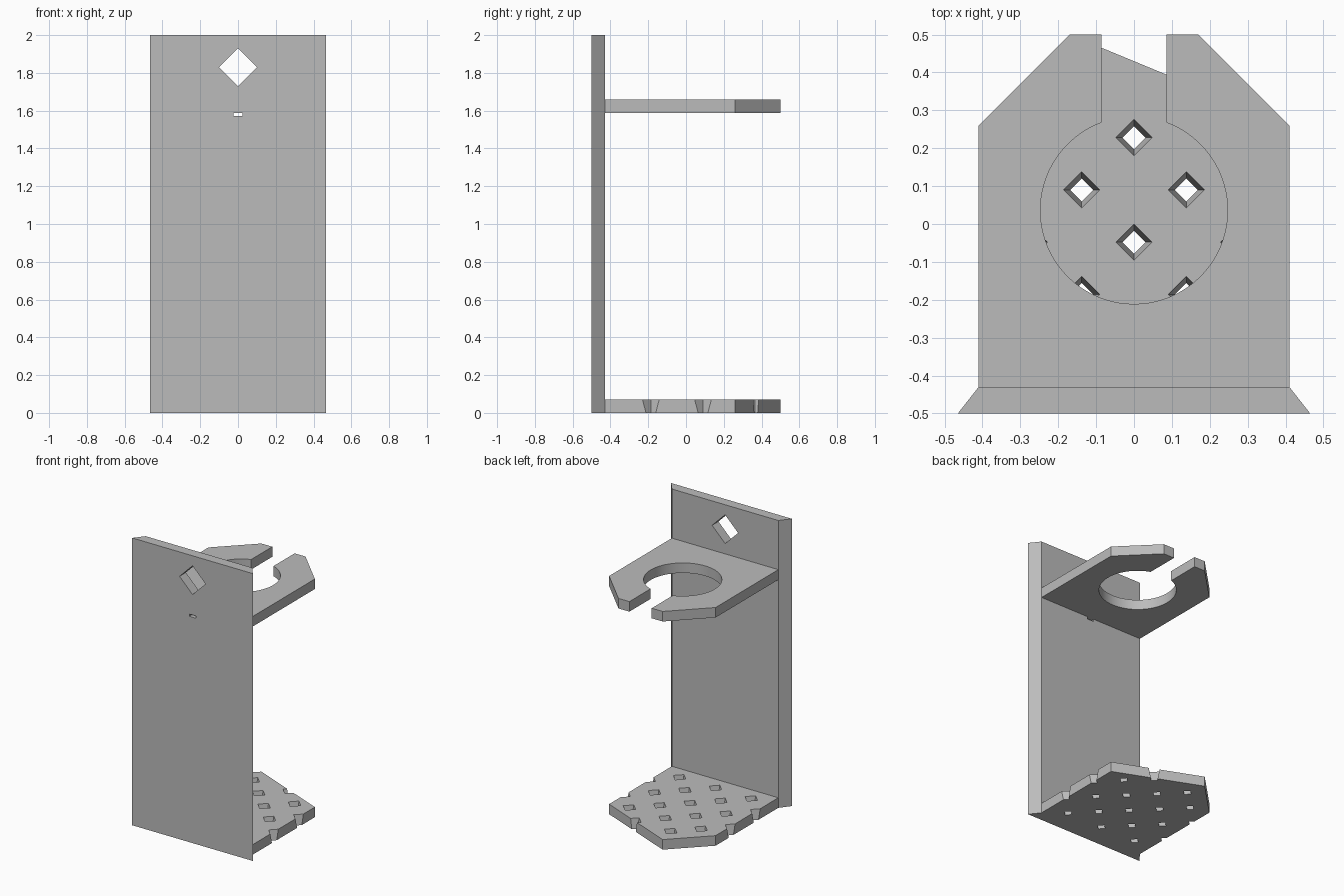
import bpy, bmesh, math
from mathutils import Matrix, Vector

cube = bpy.data.objects.get("Cube")
if cube:
    bpy.data.objects.remove(cube, do_unlink=True)

grey = bpy.data.materials.new("light grey")
grey.use_nodes = True
colour = (0.5, 0.5, 0.5, 1)
grey.diffuse_color = colour
grey.node_tree.nodes["Principled BSDF"].inputs["Base Color"].default_value = colour

THICK = 0.07
INNER = -0.43      # back face of the wall plate, where the shelves start
HALF = 0.41        # half width of the shelves


def finish(name, bm):
    bmesh.ops.recalc_face_normals(bm, faces=bm.faces)
    mesh = bpy.data.meshes.new(name)
    bm.to_mesh(mesh)
    bm.free()
    mesh.materials.append(grey)
    obj = bpy.data.objects.new(name, mesh)
    bpy.context.collection.objects.link(obj)
    return obj


def prism(name, outline, bottom, height):
    """Extrude a flat outline upwards."""
    bm = bmesh.new()
    face = bm.faces.new([bm.verts.new((x, y, bottom)) for x, y in outline])
    top = bmesh.ops.extrude_face_region(bm, geom=[face])["geom"]
    bmesh.ops.translate(bm, vec=(0, 0, height),
                        verts=[v for v in top if isinstance(v, bmesh.types.BMVert)])
    return finish(name, bm)


def cut(obj, cutter):
    """Subtract the cutter and remove it."""
    cutter.hide_render = True
    mod = obj.modifiers.new("holes", 'BOOLEAN')
    mod.operation = 'DIFFERENCE'
    mod.solver = 'EXACT'
    mod.object = cutter
    bpy.ops.object.select_all(action='DESELECT')
    bpy.context.view_layer.objects.active = obj
    obj.select_set(True)
    bpy.ops.object.modifier_apply(modifier=mod.name)
    bpy.data.objects.remove(cutter, do_unlink=True)


# Wall plate with bevelled sides, a diamond hanging hole and a small slot
plate = prism("wall_plate", [(-0.465, -0.5), (0.465, -0.5), (HALF, INNER), (-HALF, INNER)], 0, 2)
bm = bmesh.new()
bmesh.ops.create_cone(bm, cap_ends=True, segments=4, radius1=0.1, radius2=0.1, depth=0.3,
                      matrix=Matrix.Translation((0, INNER, 1.83)) @ Matrix.Rotation(math.pi / 2, 4, 'X'))
bmesh.ops.create_cube(bm, size=1, matrix=Matrix.Translation((0, INNER, 1.58))
                      @ Matrix.Diagonal((0.05, 0.3, 0.016, 1)))
cut(plate, finish("plate_cutter", bm))

# Upper shelf: chamfered back corners and a round opening reached by a slot
radius, centre_y, slot = 0.247, 0.036, 0.086
start = math.asin(slot / radius)
steps = 72
arc = []
for i in range(steps + 1):
    a = start + (2 * math.pi - 2 * start) * i / steps
    arc.append((radius * math.sin(a), centre_y + radius * math.cos(a)))
right_side = [(HALF, INNER), (HALF, 0.26), (0.17, 0.5), (slot, 0.5)]
left_side = [(-x, y) for x, y in reversed(right_side)]
upper = prism("upper_shelf", right_side + arc + left_side, 1.588, THICK)
bpy.ops.object.select_all(action='DESELECT')
bpy.context.view_layer.objects.active = upper
upper.select_set(True)
bpy.ops.object.shade_smooth_by_angle(angle=math.radians(20))

# Lower shelf: one corner is cut off by a long slanted edge
lower = prism("lower_shelf", [(-HALF, INNER), (HALF, INNER), (HALF, 0.26), (-0.17, 0.5), (-HALF, 0.26)],
              0, THICK)

# Staggered tapered diamond drain holes, notching the shelf edges
bm = bmesh.new()
pitch = 0.138
for row in range(-3, 3):
    for col in range(-3, 4):
        if (row + col) % 2:
            spot = Vector((col * pitch, 0.09 + row * pitch, THICK / 2))
            bmesh.ops.create_cone(bm, cap_ends=True, segments=4, radius1=0.025, radius2=0.053,
                                  depth=0.11, matrix=Matrix.Translation(spot))
cut(lower, finish("drain_cutter", bm))
